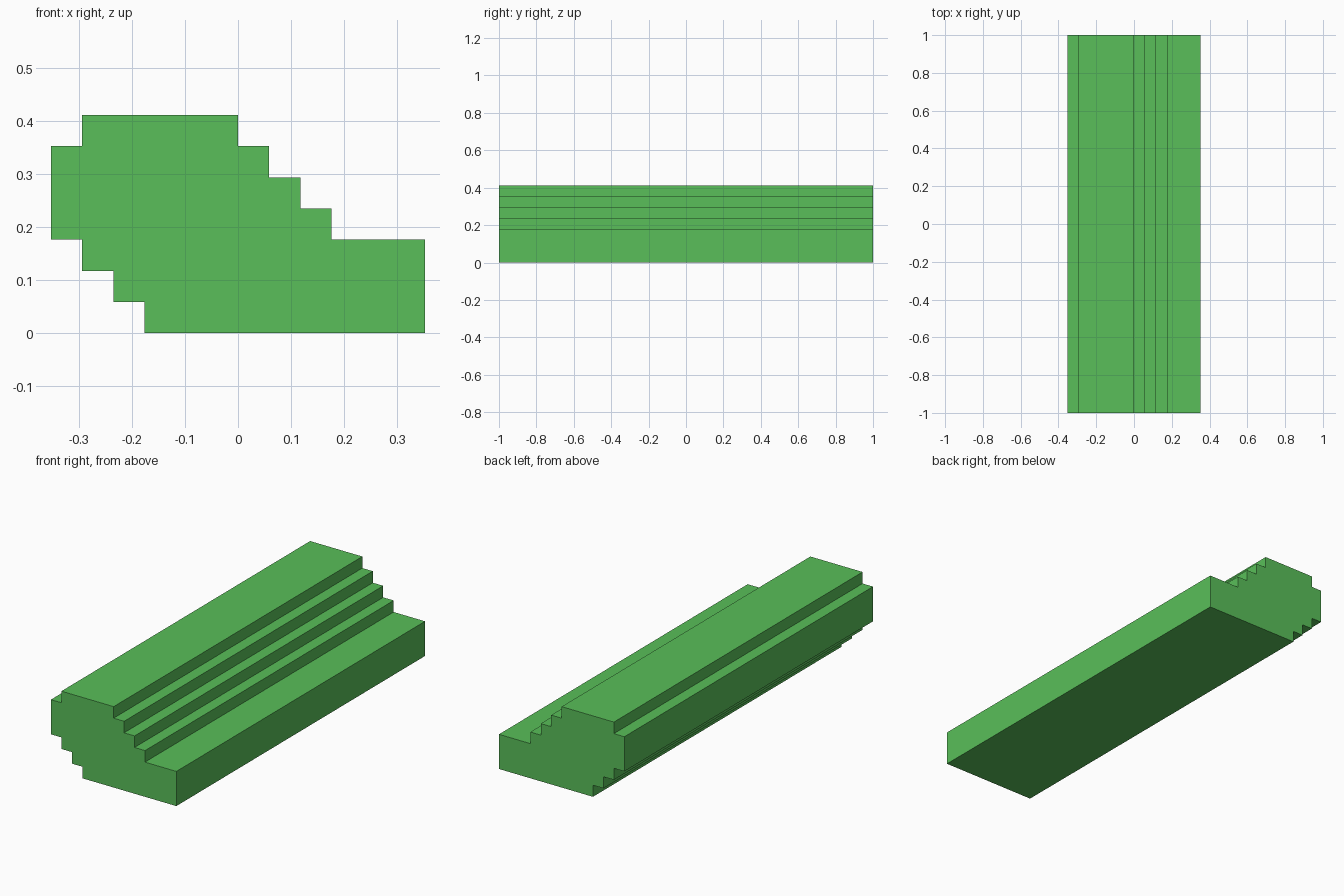
import bpy
import bmesh

if "Cube" in bpy.data.objects:
    bpy.data.objects.remove(bpy.data.objects["Cube"])

U = 1 / 17            # one step of the stepped profile
HALF_LENGTH = 17 * U  # the bar runs from y = -1 to y = 1

# Stepped cross-section in steps, seen from the front (x, z)
profile = [(-3, 0), (6, 0), (6, 3)]
for i in range(3):                                   # stairs up the right side
    profile += [(3 - i, 3 + i), (3 - i, 4 + i)]
profile += [(0, 6), (0, 7), (-5, 7), (-5, 6), (-6, 6)]
for i in range(3):                                   # stairs under the left side
    profile += [(-6 + i, 3 - i), (-5 + i, 3 - i)]
profile += [(-3, 0)]
profile = list(dict.fromkeys(profile))               # drop the repeated start point

# Extrude the section along y
bm = bmesh.new()
front = bm.faces.new([bm.verts.new((x * U, -HALF_LENGTH, z * U)) for x, z in profile])
extruded = bmesh.ops.extrude_face_region(bm, geom=[front], use_keep_orig=True)
back_verts = [g for g in extruded["geom"] if isinstance(g, bmesh.types.BMVert)]
bmesh.ops.translate(bm, verts=back_verts, vec=(0, 2 * HALF_LENGTH, 0))
bmesh.ops.recalc_face_normals(bm, faces=bm.faces)

mesh = bpy.data.meshes.new("stepped_block")
bm.to_mesh(mesh)
bm.free()
block = bpy.data.objects.new("stepped_block", mesh)
bpy.context.collection.objects.link(block)

# Green finish
green = bpy.data.materials.new("green")
green.diffuse_color = (0.1, 0.52, 0.1, 1)
green.use_nodes = True
green.node_tree.nodes["Principled BSDF"].inputs["Base Color"].default_value = green.diffuse_color
mesh.materials.append(green)
